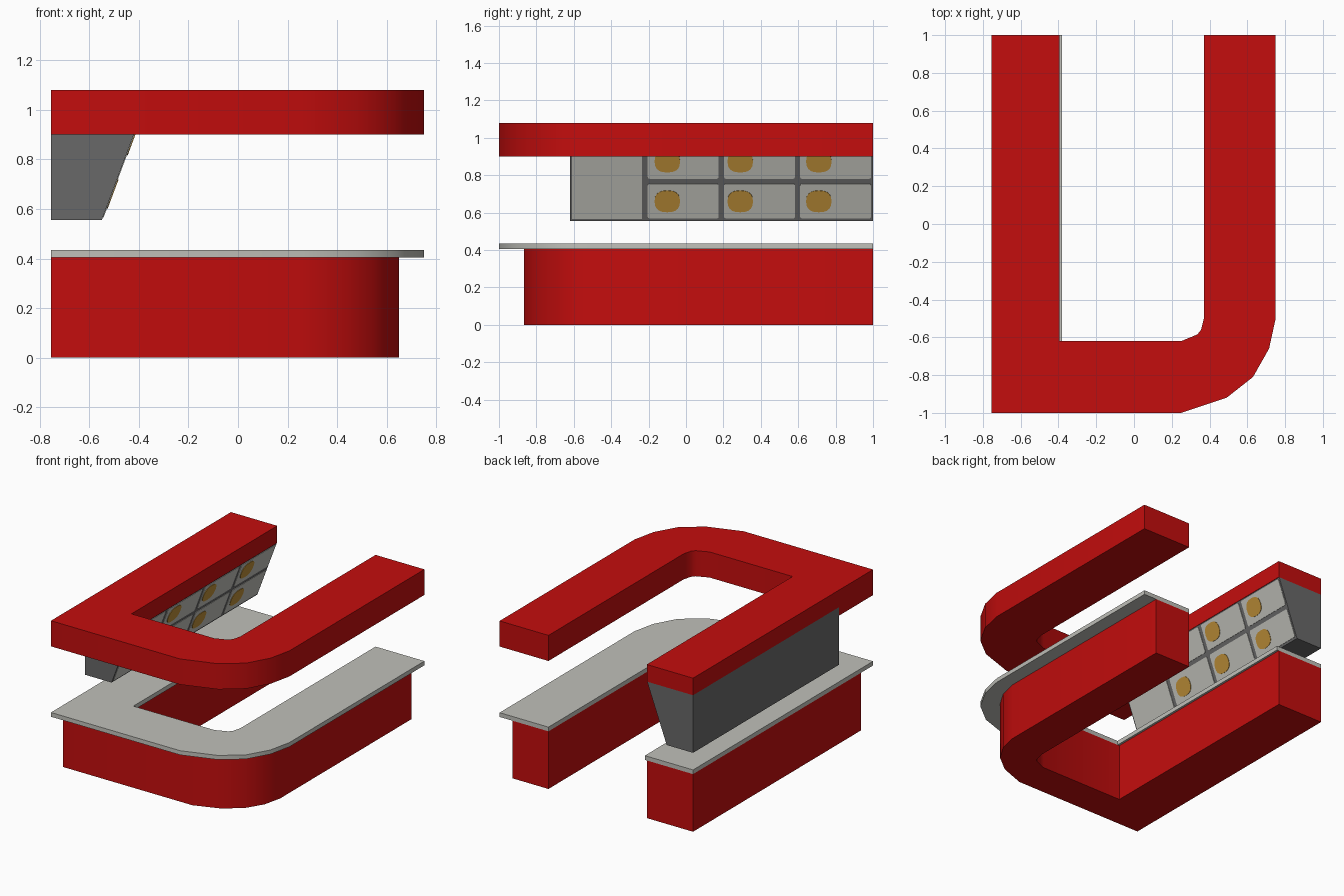
import bpy, bmesh, math
from mathutils import Vector

if "Cube" in bpy.data.objects:
    bpy.data.objects.remove(bpy.data.objects["Cube"])


def material(name, rgb):
    m = bpy.data.materials.new(name)
    m.diffuse_color = (*rgb, 1)
    m.use_nodes = True
    m.node_tree.nodes["Principled BSDF"].inputs["Base Color"].default_value = m.diffuse_color
    return m


RED = material("red", (0.55, 0.004, 0.004))
LIGHT = material("light grey", (0.53, 0.53, 0.49))
DARK = material("dark grey", (0.14, 0.14, 0.14))
AMBER = material("amber", (0.52, 0.28, 0.04))


def prism(name, points, offset, mat):
    """Extrude a closed outline along the offset vector."""
    bm = bmesh.new()
    face = bm.faces.new([bm.verts.new(p) for p in points])
    ext = bmesh.ops.extrude_face_region(bm, geom=[face])
    verts = [v for v in ext["geom"] if isinstance(v, bmesh.types.BMVert)]
    bmesh.ops.translate(bm, verts=verts, vec=offset)
    bmesh.ops.recalc_face_normals(bm, faces=bm.faces)
    me = bpy.data.meshes.new(name)
    bm.to_mesh(me)
    bm.free()
    me.materials.append(mat)
    ob = bpy.data.objects.new(name, me)
    bpy.context.collection.objects.link(ob)
    bpy.ops.object.select_all(action='DESELECT')
    ob.select_set(True)
    bpy.context.view_layer.objects.active = ob
    bpy.ops.object.shade_smooth_by_angle(angle=math.radians(35))
    return ob


def slab(name, outline, z0, z1, mat):
    return prism(name, [(x, y, z0) for x, y in outline], (0, 0, z1 - z0), mat)


# Outlines seen from above
LEFT, FRONT_IN = -0.755, -0.62
outer = [(0.25, -1), (0.49, -0.92), (0.63, -0.81), (0.715, -0.66), (0.75, -0.5), (0.75, 1)]
inner = [(0.37, 1), (0.37, -0.5), (0.355, -0.56), (0.335, -0.585), (0.25, FRONT_IN)]
base_outer = [(0.25, -0.865), (0.43, -0.8), (0.55, -0.705), (0.62, -0.59), (0.65, -0.46), (0.65, 1)]


def u_shape(out, edge):
    return [(LEFT, out[0][1])] + out + inner + [(edge, FRONT_IN), (edge, 1), (LEFT, 1)]


# Counter
slab("counter_base", u_shape(base_outer, -0.395), 0, 0.405, RED)
slab("counter_top", u_shape(outer, -0.38), 0.405, 0.435, LIGHT)

# Canopy: deep front and right arm, thinner left arm above the display
Z_ARM = 0.96
slab("canopy", [(LEFT, -1)] + outer + inner + [(LEFT, FRONT_IN)], 0.9, 1.08, RED)
slab("canopy_left_arm", [(LEFT, FRONT_IN), (-0.395, FRONT_IN), (-0.395, 1), (LEFT, 1)],
     Z_ARM, 1.08, RED)

# Sloped display housing hanging under the left arm
Z_LOW, X_LOW, X_TOP = 0.555, -0.55, -0.398
prism("display_housing",
      [(LEFT, FRONT_IN, Z_LOW), (X_LOW, FRONT_IN, Z_LOW), (X_TOP, FRONT_IN, Z_ARM), (LEFT, FRONT_IN, Z_ARM)],
      (0, 1 - FRONT_IN, 0), DARK)

normal = Vector((Z_ARM - Z_LOW, 0, X_LOW - X_TOP)).normalized()


def plate(name, yz, lift, mat):
    """Thin plate lying on the sloped display face."""
    slope = (X_TOP - X_LOW) / (Z_ARM - Z_LOW)
    pts = [Vector((X_LOW + (z - Z_LOW) * slope, y, z)) - normal * 0.001 for y, z in yz]
    prism(name, pts, normal * (lift + 0.001), mat)


def rounded(y0, y1, z0, z1, r=0.01):
    pts = []
    for k, (y, z) in enumerate([(y1 - r, z1 - r), (y0 + r, z1 - r), (y0 + r, z0 + r), (y1 - r, z0 + r)]):
        for s in range(3):
            a = math.radians(90 * k + 45 * s)
            pts.append((y + r * math.cos(a), z + r * math.sin(a)))
    return pts


# Blank panel and the six menu panels, each with an amber picture
plate("blank_panel", rounded(-0.61, -0.235, 0.567, 0.952, 0.004), 0.003, LIGHT)
for row, (z0, z1) in enumerate([(0.57, 0.755), (0.782, 0.952)]):
    for col, (y0, yc) in enumerate([(-0.205, -0.1), (0.203, 0.29), (0.61, 0.71)]):
        tag = f"{row + 1}_{col + 1}"
        plate("menu_panel_" + tag, rounded(y0, y0 + 0.38, z0, z1), 0.003, LIGHT)
        zc = 0.662 if row == 0 else 0.875
        blob = []
        for s in range(20):
            a = math.tau * s / 20
            c, d = math.cos(a), math.sin(a)
            blob.append((yc + 0.068 * math.copysign(abs(c) ** 0.8, c),
                         zc + 0.058 * math.copysign(abs(d) ** 0.8, d)))
        plate("menu_picture_" + tag, blob, 0.006, AMBER)
